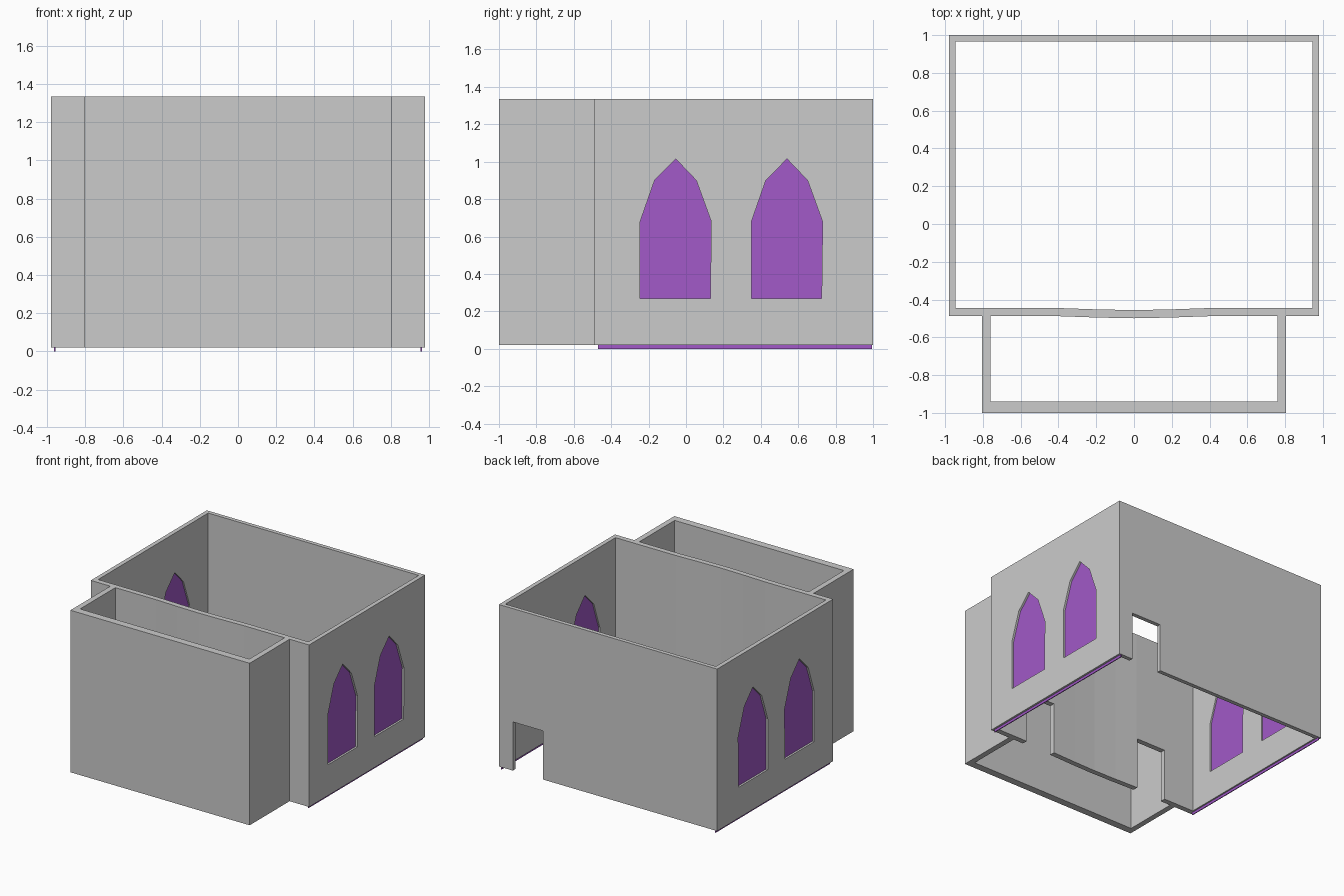
import bpy, bmesh

if "Cube" in bpy.data.objects:
    bpy.data.objects.remove(bpy.data.objects["Cube"])

Z0, Z1 = 0.02, 1.335


def make_object(name, bm):
    bmesh.ops.recalc_face_normals(bm, faces=bm.faces)
    mesh = bpy.data.meshes.new(name)
    bm.to_mesh(mesh)
    bm.free()
    ob = bpy.data.objects.new(name, mesh)
    bpy.context.collection.objects.link(ob)
    return ob


def add_prism(bm, points, offset):
    """Extrude a closed 3D polygon along offset."""
    face = bm.faces.new([bm.verts.new(p) for p in points])
    out = bmesh.ops.extrude_face_region(bm, geom=[face], use_keep_orig=True)
    verts = [g for g in out["geom"] if isinstance(g, bmesh.types.BMVert)]
    bmesh.ops.translate(bm, verts=verts, vec=offset)


def add_box(bm, x0, x1, y0, y1, z0, z1):
    add_prism(bm, [(x0, y0, z0), (x1, y0, z0), (x1, y1, z0), (x0, y1, z0)],
              (0, 0, z1 - z0))


def wall_ring(name, outer, inner):
    """Closed wall between two outlines with equal point counts."""
    bm = bmesh.new()
    loops = [[bm.verts.new((x, y, z)) for x, y in pts]
             for pts, z in ((outer, Z0), (outer, Z1), (inner, Z1), (inner, Z0))]
    n = len(outer)
    for a, b in zip(loops, loops[1:] + loops[:1]):
        for i in range(n):
            j = (i + 1) % n
            bm.faces.new((a[i], a[j], b[j], b[i]))
    return make_object(name, bm)


# Main hall walls, the front one bowing slightly outward in the middle
bow = [(-0.4, 0), (-0.2, 0.007), (0, 0.011), (0.2, 0.007), (0.4, 0)]
outer = [(-0.98, -0.488)] + [(x, -0.488 - d) for x, d in bow] + \
        [(0.98, -0.488), (0.98, 1.0), (-0.98, 1.0)]
inner = [(-0.945, -0.445)] + [(x, -0.445 - d) for x, d in bow] + \
        [(0.945, -0.445), (0.945, 0.967), (-0.945, 0.967)]
hall = wall_ring("hall_walls", outer, inner)

# Cutters: pointed windows through both side walls, one back door, two inner doors
window = [(-0.245, 0.27), (0.13, 0.27), (0.135, 0.68), (0.055, 0.9),
          (-0.055, 1.015), (-0.168, 0.9), (-0.245, 0.68)]
bm = bmesh.new()
for x in (-1.05, 0.85):
    for shift in (0, 0.595):
        add_prism(bm, [(x, y + shift, z) for y, z in window], (0.2, 0, 0))
add_box(bm, 0.585, 0.855, 0.9, 1.1, -0.1, 0.415)
for x0, x1 in ((-0.67, -0.405), (0.405, 0.67)):
    add_box(bm, x0, x1, -0.6, -0.38, -0.1, 0.44)
cutter = make_object("opening_cutter", bm)
cutter.hide_render = True

mod = hall.modifiers.new("openings", "BOOLEAN")
mod.operation = "DIFFERENCE"
mod.solver = "EXACT"
mod.object = cutter
bpy.context.view_layer.objects.active = hall
bpy.ops.object.modifier_apply(modifier=mod.name)
bpy.data.objects.remove(cutter)

# Front room: U-shaped wall against the hall
bm = bmesh.new()
u = [(-0.805, -0.488), (-0.805, -1.0), (0.805, -1.0), (0.805, -0.488),
     (0.76, -0.488), (0.76, -0.94), (-0.76, -0.94), (-0.76, -0.488)]
add_prism(bm, [(x, y, Z0) for x, y in u], (0, 0, Z1 - Z0))
make_object("front_room_walls", bm)

# Purple glass sheets inside the side walls
glass = bpy.data.materials.new("purple_glass")
glass.diffuse_color = (0.36, 0.10, 0.58, 1)
glass.use_nodes = True
glass.node_tree.nodes["Principled BSDF"].inputs["Base Color"].default_value = glass.diffuse_color
for side, name in ((-1, "left_glass"), (1, "right_glass")):
    bm = bmesh.new()
    xs = sorted((side * 0.957, side * 0.964))
    add_box(bm, xs[0], xs[1], -0.47, 0.995, 0.0, 1.3)
    make_object(name, bm).data.materials.append(glass)
